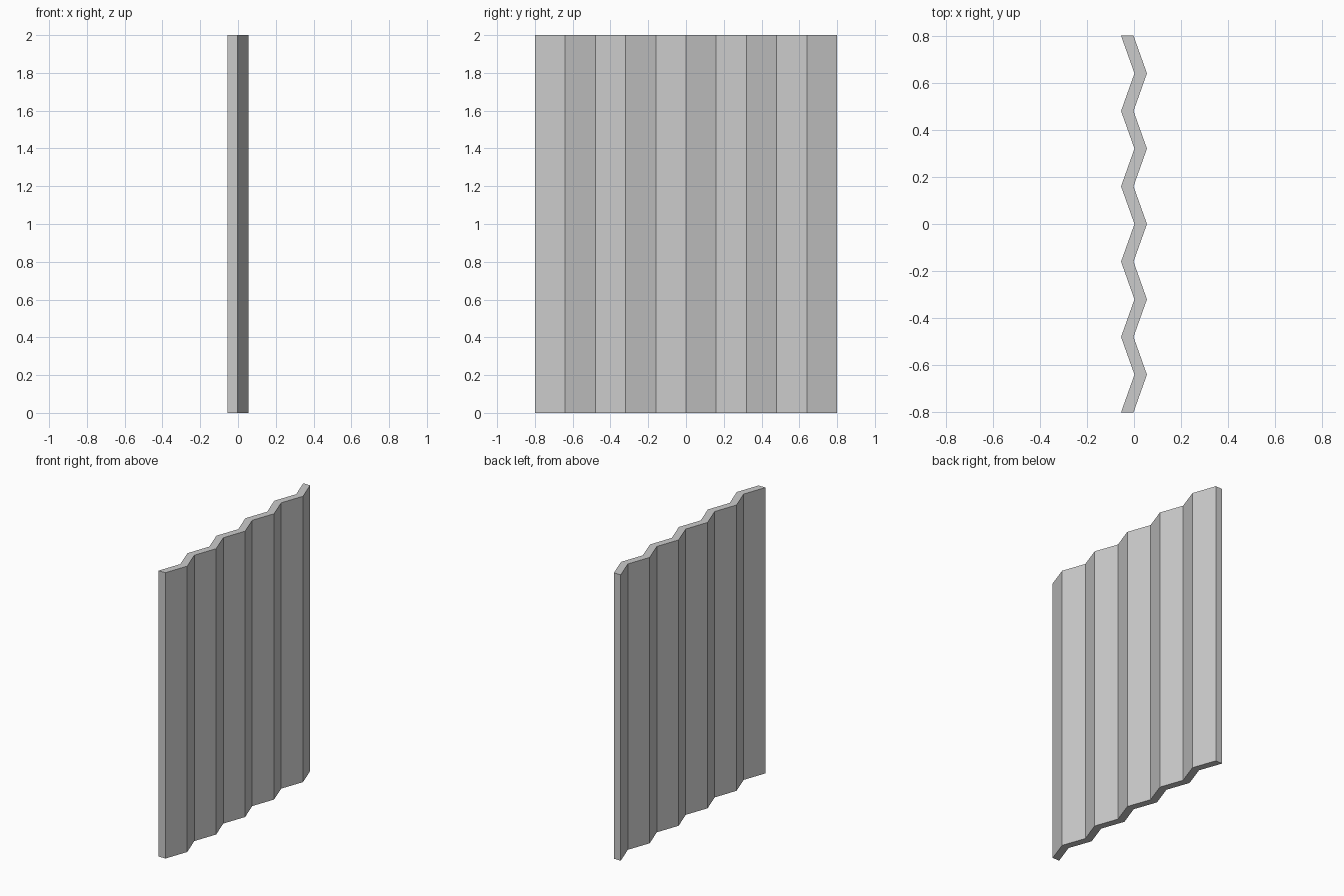
import bpy, bmesh

if "Cube" in bpy.data.objects:
    bpy.data.objects.remove(bpy.data.objects["Cube"])

HEIGHT = 2.0
HALF_WIDTH = 0.8
FOLDS = 10          # flat strips across the panel
AMPLITUDE = 0.0285  # zigzag swing of the centre line
HALF_THICK = 0.0265

# Zigzag centre line, then offset both ways for the sheet thickness
step = 2 * HALF_WIDTH / FOLDS
line = [(AMPLITUDE if i % 2 else -AMPLITUDE, -HALF_WIDTH + i * step)
        for i in range(FOLDS + 1)]

bm = bmesh.new()
back = [bm.verts.new((x - HALF_THICK, y, 0)) for x, y in line]
front = [bm.verts.new((x + HALF_THICK, y, 0)) for x, y in line]

# Bottom cross-section, one quad per strip
faces = [bm.faces.new((back[i], front[i], front[i + 1], back[i + 1]))
         for i in range(FOLDS)]

# Extrude the section up to full height, keeping the bottom closed
ext = bmesh.ops.extrude_face_region(bm, geom=faces, use_keep_orig=True)
top = [g for g in ext["geom"] if isinstance(g, bmesh.types.BMVert)]
bmesh.ops.translate(bm, verts=top, vec=(0, 0, HEIGHT))
bmesh.ops.recalc_face_normals(bm, faces=bm.faces)

# Corrugated panel object
mesh = bpy.data.meshes.new("corrugated_panel")
bm.to_mesh(mesh)
bm.free()
panel = bpy.data.objects.new("corrugated_panel", mesh)
bpy.context.collection.objects.link(panel)
